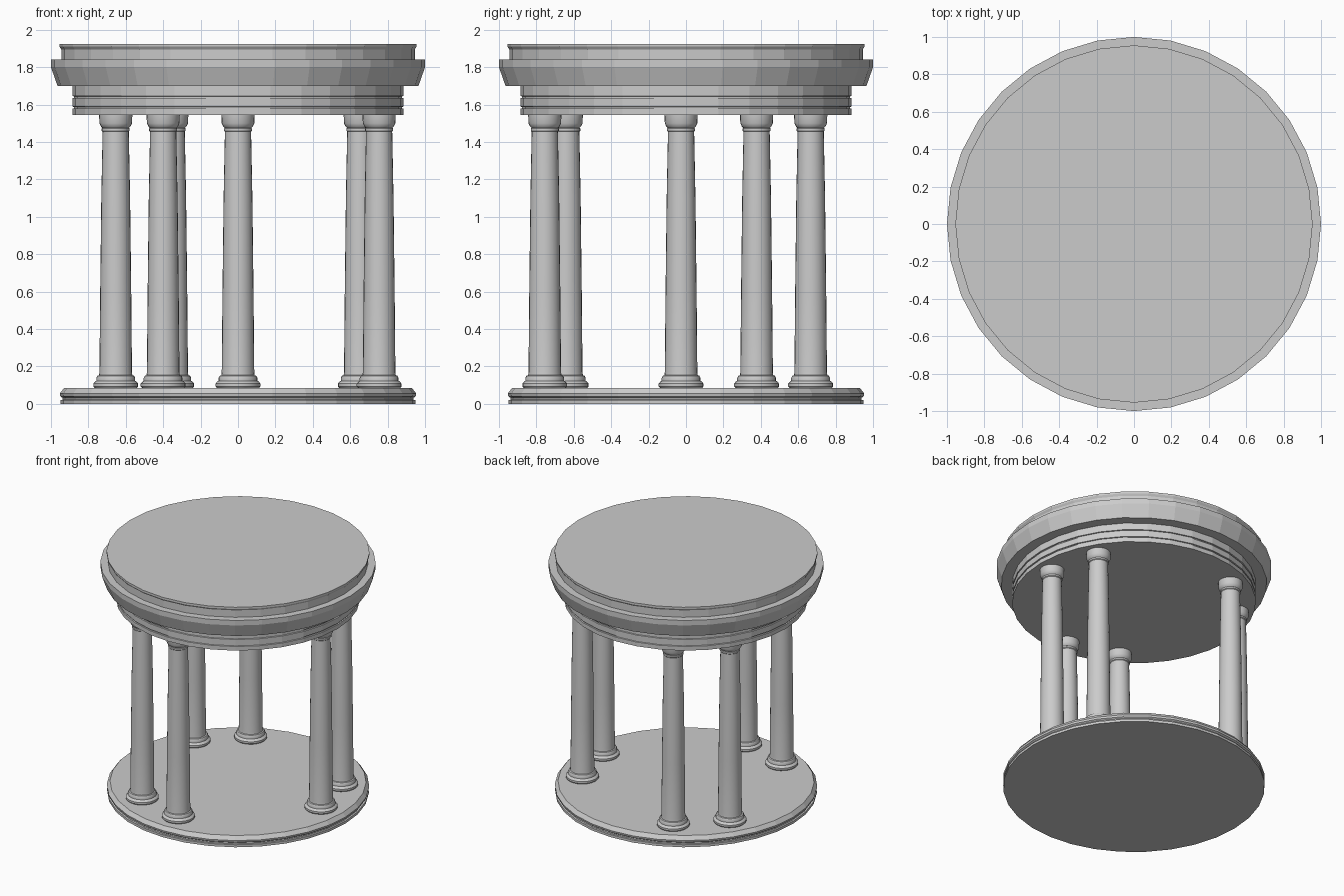
import bpy
import math

cube = bpy.data.objects.get("Cube")
if cube:
    bpy.data.objects.remove(cube, do_unlink=True)

stone = bpy.data.materials.new("grey_stone")
stone.use_nodes = True
COLOUR = (0.6, 0.6, 0.6, 1)
stone.diffuse_color = COLOUR
stone.node_tree.nodes["Principled BSDF"].inputs["Base Color"].default_value = COLOUR


def lathe(name, profile, sides, location=(0, 0, 0), smooth=False):
    """Turn a (radius, height) profile around z, closed at both ends."""
    verts, faces = [], []
    for radius, z in profile:
        for i in range(sides):
            a = math.tau * i / sides
            verts.append((radius * math.cos(a), radius * math.sin(a), z))
    for row in range(len(profile) - 1):
        for i in range(sides):
            j = (i + 1) % sides
            low, high = row * sides, (row + 1) * sides
            faces.append((low + i, low + j, high + j, high + i))
    faces.append(tuple(reversed(range(sides))))
    faces.append(tuple(range(len(verts) - sides, len(verts))))
    mesh = bpy.data.meshes.new(name)
    mesh.from_pydata(verts, [], faces)
    mesh.materials.append(stone)
    obj = bpy.data.objects.new(name, mesh)
    obj.location = location
    bpy.context.collection.objects.link(obj)
    if smooth:
        bpy.ops.object.select_all(action='DESELECT')
        obj.select_set(True)
        bpy.context.view_layer.objects.active = obj
        bpy.ops.object.shade_smooth_by_angle(angle=math.radians(30))
    return obj


# Round floor with a grooved, rounded rim
lathe("floor_slab", [(.95, 0), (.95, .02), (.938, .022), (.938, .032),
                     (.95, .04), (.953, .055), (.93, .085)], 32)

# Stepped ring beam, flared cornice and flat roof
lathe("roof_entablature", [
    (.885, 1.545), (.885, 1.578), (.877, 1.58), (.877, 1.587), (.885, 1.589),
    (.885, 1.634), (.877, 1.636), (.877, 1.644), (.885, 1.646), (.885, 1.7),
    (.965, 1.7), (1, 1.8), (1, 1.84), (.945, 1.84), (.945, 1.895),
    (.955, 1.91), (.955, 1.925)], 32)

# Tapered columns in three pairs: moulded foot, shaft, neck ring, capital
COLUMN = [(.112, .084), (.12, .093), (.12, .108), (.11, .12), (.104, .123),
          (.104, .138), (.098, .15), (.089, .153), (.087, .17), (.083, .6),
          (.077, 1.1), (.07, 1.455), (.075, 1.46), (.075, 1.472), (.071, 1.475),
          (.079, 1.483), (.087, 1.5), (.089, 1.546)]
for pair in range(3):
    for member, offset in enumerate((30, -2)):
        a = math.radians(120 * pair + offset)
        lathe(f"column_{2 * pair + member + 1}", COLUMN, 24,
              (.755 * math.cos(a), .755 * math.sin(a), 0), smooth=True)
